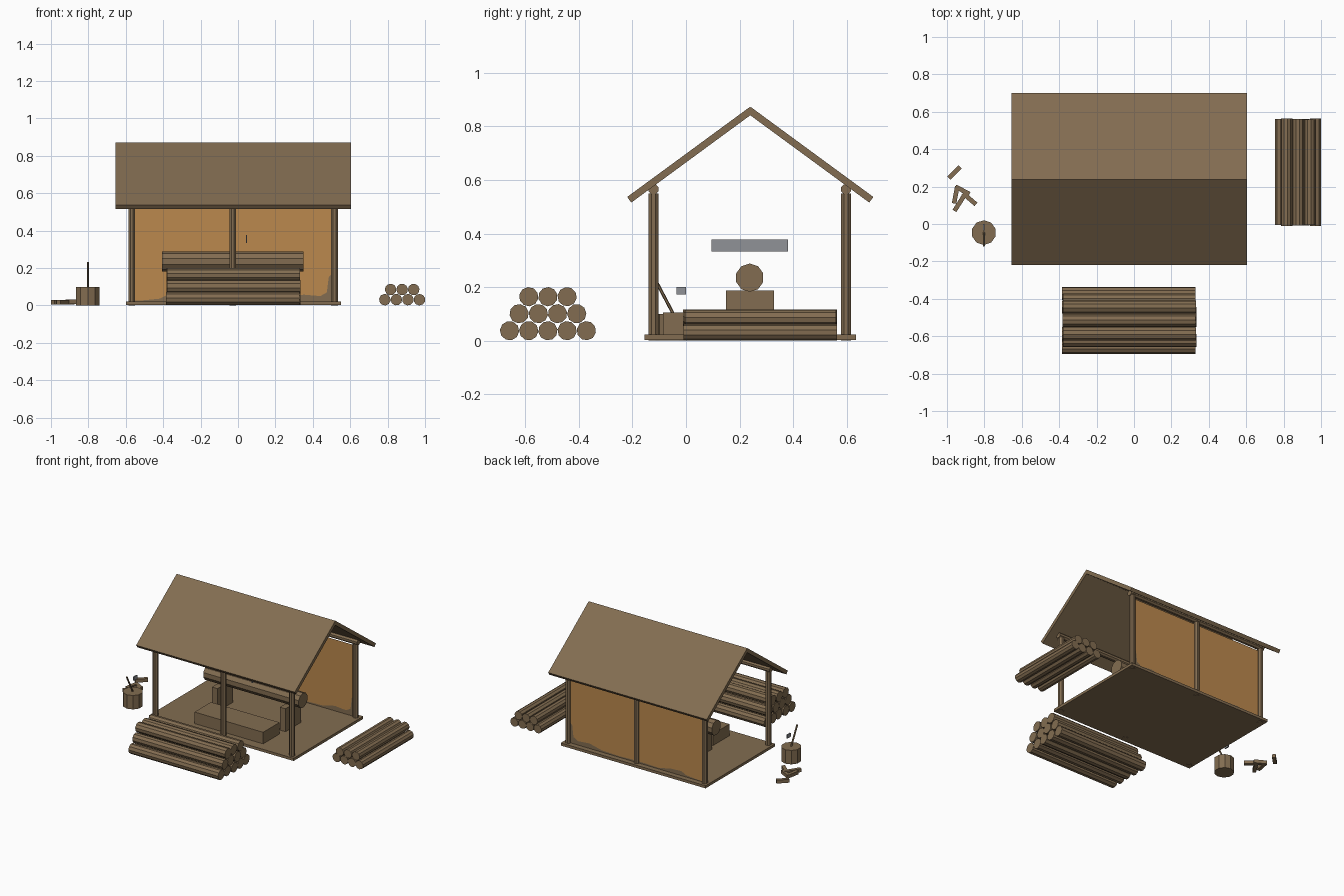
import bpy, bmesh, math, random
from mathutils import Vector, Matrix

random.seed(4)
cube = bpy.data.objects.get("Cube")
if cube:
    bpy.data.objects.remove(cube, do_unlink=True)


def material(name, color):
    m = bpy.data.materials.new(name)
    m.use_nodes = True
    m.diffuse_color = (*color, 1)
    bsdf = next(n for n in m.node_tree.nodes if n.type == 'BSDF_PRINCIPLED')
    bsdf.inputs["Base Color"].default_value = (*color, 1)
    return m


WOOD = material("brown wood", (0.225, 0.152, 0.082))
CLOTH = material("orange cloth", (0.5, 0.25, 0.075))
STEEL = material("grey steel", (0.28, 0.29, 0.31))


def finish(name, bm, *mats):
    mesh = bpy.data.meshes.new(name)
    bm.to_mesh(mesh)
    bm.free()
    for m in mats:
        mesh.materials.append(m)
    ob = bpy.data.objects.new(name, mesh)
    bpy.context.scene.collection.objects.link(ob)
    return ob


def box(name, lo, hi, mat=WOOD):
    lo, hi = Vector(lo), Vector(hi)
    bm = bmesh.new()
    bmesh.ops.create_cube(bm, size=1, matrix=Matrix.Translation((lo + hi) / 2)
                          @ Matrix.Diagonal((*(hi - lo), 1)))
    return finish(name, bm, mat)


def rod(name, a, b, r, sides=10, turn=0.0):
    """Flat-sided cylinder from a to b."""
    a, b = Vector(a), Vector(b)
    axis = b - a
    mat = (Matrix.Translation((a + b) / 2)
           @ axis.to_track_quat('Z', 'Y').to_matrix().to_4x4()
           @ Matrix.Rotation(turn, 4, 'Z'))
    bm = bmesh.new()
    bmesh.ops.create_cone(bm, cap_ends=True, segments=sides, radius1=r,
                          radius2=r, depth=axis.length, matrix=mat)
    return finish(name, bm, WOOD)


# Floor, posts and long beams
FRONT, BACK, RIDGE = -0.122, 0.598, 0.24
box("floor", (-0.6, -0.155, 0.003), (0.55, 0.635, 0.022))
for side, y in (("front", FRONT), ("back", BACK)):
    for x in (-0.568, -0.028, 0.516):
        rod(f"{side}_post", (x, y, 0), (x, y, 0.55), 0.02, 8, math.pi / 8)
    rod(f"{side}_beam", (-0.59, y, 0.565), (0.54, y, 0.565), 0.02, 8, math.pi / 8)

# Gable roof: two mirrored slabs that cross at the ridge
for side, s in (("front", -1), ("back", 1)):
    eave = Vector((0, RIDGE + s * 0.452, 0.526))
    top = Vector((0, RIDGE - s * 0.006, 0.862))
    run = top - eave
    tilt = math.atan2(run.z, run.y)
    bm = bmesh.new()
    bmesh.ops.create_cube(bm, size=1, matrix=Matrix.Translation((eave + top) / 2)
                          @ Matrix.Translation((-0.025, 0, 0))
                          @ Matrix.Rotation(tilt, 4, 'X')
                          @ Matrix.Diagonal((1.26, run.length, 0.026, 1)))
    finish(f"{side}_roof", bm, WOOD)

# Back cloth with a ragged stained hem
hem = [(-0.568, 0.025), (-0.5, 0.028), (-0.42, 0.036), (-0.38, 0.055), (-0.3, 0.05),
       (-0.2, 0.03), (-0.03, 0.035), (0.1, 0.03), (0.25, 0.035), (0.35, 0.058),
       (0.44, 0.05), (0.475, 0.07), (0.485, 0.15), (0.516, 0.19)]
bm = bmesh.new()
rows = [[bm.verts.new((x, BACK, z)) for z in (0.02, h, 0.535)] for x, h in hem]
for p, q in zip(rows, rows[1:]):
    for i in range(2):
        f = bm.faces.new((p[i], q[i], q[i + 1], p[i + 1]))
        f.material_index = i
finish("back_cloth", bm, WOOD, CLOTH)

# Workbench log on two stands, with a low bench in front and a saw blade above
rod("bench_log", (-0.407, 0.238, 0.235), (0.35, 0.238, 0.235), 0.053, 10)
for x in (-0.29, 0.25):
    box("log_stand", (x - 0.022, 0.15, 0.02), (x + 0.022, 0.328, 0.187))
box("low_bench", (-0.285, -0.086, 0.02), (0.26, 0.1, 0.105))
box("saw_blade", (0.042, 0.095, 0.333), (0.048, 0.38, 0.377), STEEL)


# Stacked log piles
def pile(name, counts, start, pitch, rise, z0, r, ends, along_x):
    for row, count in enumerate(counts):
        for i in range(count):
            across = start + (i + row / 2) * pitch
            z = z0 + row * rise
            a, b = (e + random.uniform(-0.004, 0.004) for e in ends)
            pts = [(e, across, z) if along_x else (across, e, z) for e in (a, b)]
            rod(name, *pts, r, 10, random.uniform(0, 0.6))


pile("front_pile_log", (5, 4, 3), -0.659, 0.0717, 0.0635, 0.037, 0.036,
     (-0.382, 0.332), True)
pile("side_pile_log", (4, 3), 0.785, 0.0617, 0.054, 0.031, 0.031,
     (-0.008, 0.562), False)

# Chopping block with axe
STUMP = (-0.803, -0.046)
rod("chopping_block", (*STUMP, 0), (*STUMP, 0.1), 0.066, 10)
rod("axe_handle", (STUMP[0], -0.045, 0.095), (STUMP[0], -0.116, 0.23), 0.006, 6)
box("axe_head", (STUMP[0] - 0.004, -0.036, 0.173), (STUMP[0] + 0.004, 0, 0.2), STEEL)

# Split firewood scattered on the ground
sticks = [((-0.99, 0.245), (-0.93, 0.305), 0.017), ((-0.955, 0.2), (-0.88, 0.16), 0.018),
          ((-0.915, 0.165), (-0.845, 0.105), 0.02), ((-0.96, 0.07), (-0.9, 0.165), 0.018),
          ((-0.962, 0.11), (-0.945, 0.2), 0.017)]
for a, b, z in sticks:
    rod("split_wood", (*a, z), (*b, z), 0.017, 4, math.pi / 4)
